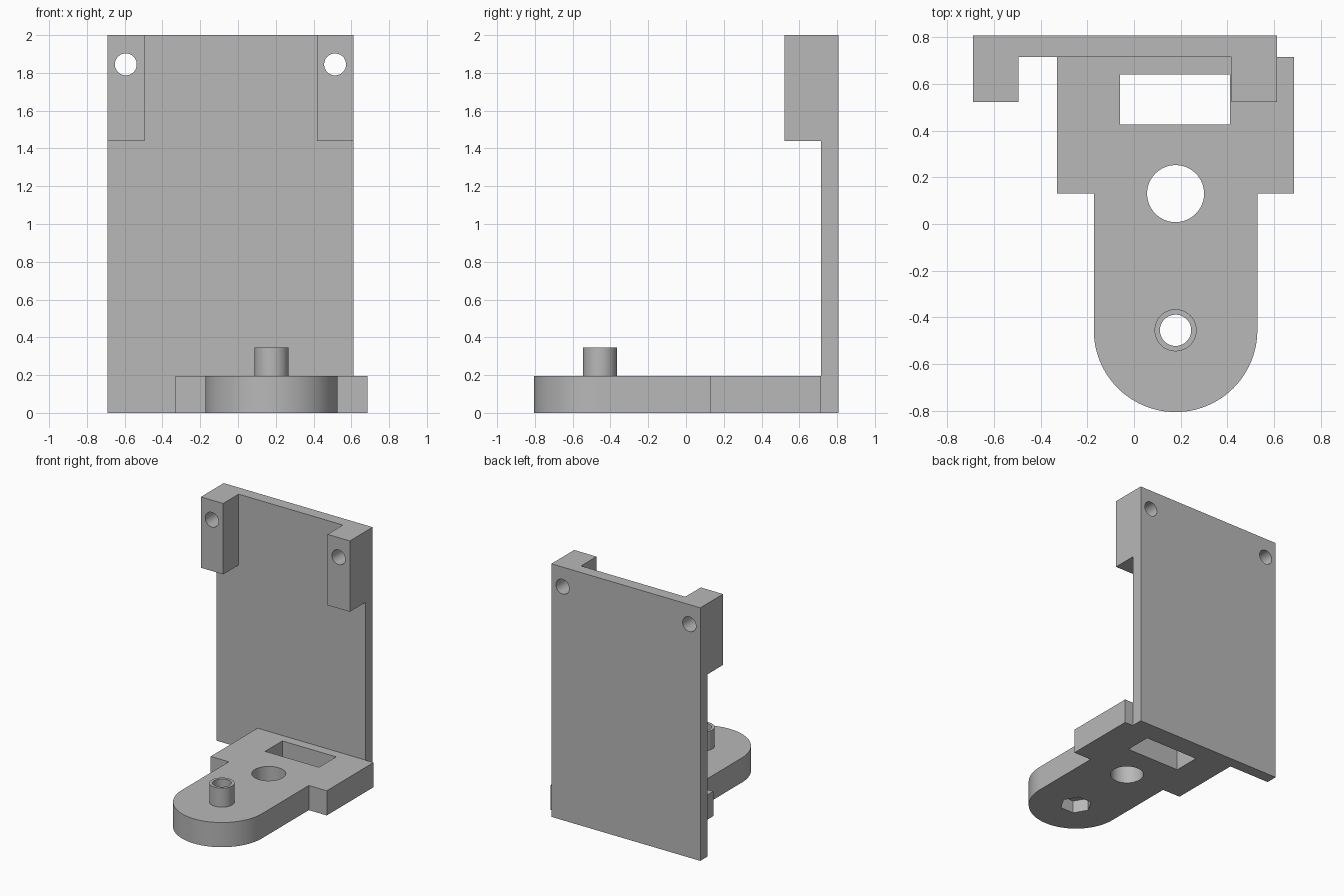
import bpy, bmesh, math

cube = bpy.data.objects.get("Cube")
if cube:
    bpy.data.objects.remove(cube, do_unlink=True)

grey = bpy.data.materials.new("plain grey")
grey.use_nodes = True
grey.diffuse_color = (0.48, 0.48, 0.48, 1)
grey.node_tree.nodes["Principled BSDF"].inputs["Base Color"].default_value = grey.diffuse_color


def prism(name, outline, z0, z1):
    """Extrude an xy outline from z0 up to z1."""
    bm = bmesh.new()
    face = bm.faces.new([bm.verts.new((x, y, z0)) for x, y in outline])
    top = bmesh.ops.extrude_face_region(bm, geom=[face])["geom"]
    bmesh.ops.translate(bm, vec=(0, 0, z1 - z0),
                        verts=[v for v in top if isinstance(v, bmesh.types.BMVert)])
    bmesh.ops.recalc_face_normals(bm, faces=bm.faces)
    mesh = bpy.data.meshes.new(name)
    bm.to_mesh(mesh)
    bm.free()
    mesh.materials.append(grey)
    obj = bpy.data.objects.new(name, mesh)
    bpy.context.collection.objects.link(obj)
    return obj


def box(name, x0, x1, y0, y1, z0, z1):
    return prism(name, [(x0, y0), (x1, y0), (x1, y1), (x0, y1)], z0, z1)


def arc(cx, cy, r, start, end, steps):
    angles = [math.radians(start + (end - start) * i / steps) for i in range(steps + 1)]
    return [(cx + r * math.cos(a), cy + r * math.sin(a)) for a in angles]


def cylinder(name, cx, cy, r, z0, z1, sides=64):
    return prism(name, arc(cx, cy, r, 0, 360, sides)[:-1], z0, z1)


def combine(target, other, operation):
    """Apply a boolean and remove the helper."""
    bpy.ops.object.select_all(action="DESELECT")
    bpy.context.view_layer.objects.active = target
    target.select_set(True)
    mod = target.modifiers.new("cut", "BOOLEAN")
    mod.operation, mod.solver, mod.object = operation, "EXACT", other
    bpy.ops.object.modifier_apply(modifier=mod.name)
    bpy.data.objects.remove(other, do_unlink=True)


def finish(obj):
    bpy.ops.object.select_all(action="DESELECT")
    bpy.context.view_layer.objects.active = obj
    obj.select_set(True)
    bpy.ops.object.shade_smooth_by_angle(angle=math.radians(30))


# Base: rounded tongue with a wider shoulder at the back
MID, PIN_Y, BACK, SHOULDER = 0.178, -0.455, 0.715, 0.13
outline = arc(MID, PIN_Y, 0.35, 180, 360, 48)
outline += [(MID + 0.35, SHOULDER), (0.685, SHOULDER), (0.685, BACK),
            (-0.33, BACK), (-0.33, SHOULDER), (MID - 0.35, SHOULDER)]
base = prism("base", outline, 0, 0.195)

# Hollow pin, hexagonal nut pocket, round hole and slot
combine(base, cylinder("pin", MID, PIN_Y, 0.09, 0.15, 0.345), "UNION")
combine(base, cylinder("pin_bore", MID, PIN_Y, 0.067, -0.1, 0.5), "DIFFERENCE")
combine(base, cylinder("nut_pocket", MID, PIN_Y, 0.118, -0.1, 0.1, 6), "DIFFERENCE")
combine(base, cylinder("round_hole", MID, SHOULDER, 0.122, -0.1, 0.5), "DIFFERENCE")
combine(base, box("slot", -0.06, 0.41, 0.425, 0.64, -0.1, 0.5), "DIFFERENCE")
finish(base)

# Upright plate, cut back to leave a mounting block at each top corner
plate = box("back_plate", -0.69, 0.612, 0.522, 0.807, 0, 2)
combine(plate, box("lower_relief", -1, 1, 0.3, BACK, -0.1, 1.44), "DIFFERENCE")
combine(plate, box("middle_relief", -0.495, 0.417, 0.3, BACK, 1.2, 2.2), "DIFFERENCE")

# Screw holes through the mounting blocks
for x in (-0.594, 0.514):
    drill = cylinder("screw_hole", 0, 0, 0.058, -0.5, 0.5, 48)
    drill.rotation_euler.x = math.pi / 2
    drill.location = (x, 0.66, 1.845)
    bpy.context.view_layer.update()
    combine(plate, drill, "DIFFERENCE")
finish(plate)
